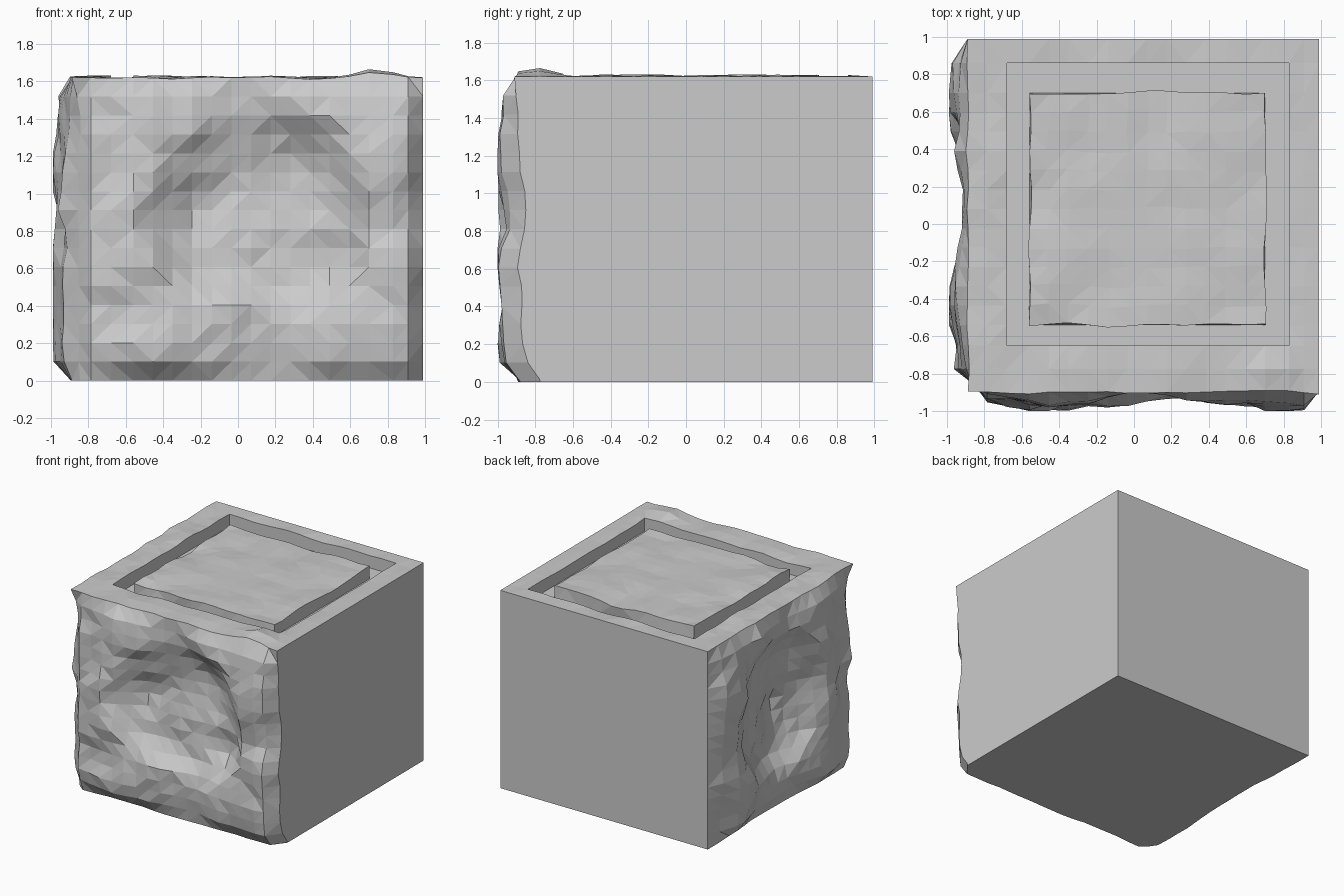
import bpy, bmesh, math
from mathutils import Vector, noise

if "Cube" in bpy.data.objects:
    bpy.data.objects.remove(bpy.data.objects["Cube"])

X0, X1, Y0, Y1, H = -0.89, 0.99, -0.90, 0.99, 1.62
GX = (-0.68, -0.56, 0.70, 0.83)    # groove lines: outer, inner, inner, outer
GY = (-0.65, -0.54, 0.70, 0.86)
DEPTH = 0.10


def lines(stops, counts):
    """Grid coordinates passing through every stop."""
    out = [stops[0]]
    for a, b, n in zip(stops, stops[1:], counts):
        out += [a + (b - a) * i / n for i in range(1, n + 1)]
    return out


xs = lines((X0, *GX, X1), (2, 1, 12, 1, 2))
ys = lines((Y0, *GY, Y1), (2, 1, 12, 1, 1))
zs = lines((0, H), (16,))
NX, NY, NZ = len(xs) - 1, len(ys) - 1, len(zs) - 1


def n3(a, b, c, scale):
    return noise.noise(Vector((a, b, c)) * scale)


def ramp(d, width):
    t = max(0.0, min(1.0, d / width))
    return math.sin(t * math.pi / 2)


def peak(a, c, r):
    return math.exp(-((a - c) / r) ** 2)


def hollow(a, b, ca, cb, left, right, rb):
    """Dished area with different reach to either side."""
    r2 = ((a - ca) / (left if a < ca else right)) ** 2 + ((b - cb) / rb) ** 2
    return max(0.0, 1 - r2 * r2)


def rough(u, z, lo, hi, seed, swell):
    """Outward swelling of a hewn rock face, fading at its borders."""
    e = ramp(min(u - lo, hi - u), 0.16) * ramp(z, 0.14) * ramp(H - z, 0.16)
    swell += 0.06 * n3(u, seed, z * 1.2, 2.6) + 0.025 * n3(u, seed, z, 7.0)
    return min(0.10, e * swell + 0.015 * n3(u, seed + 5, z, 5.0))


def place(i, j, k):
    x, y, z = xs[i], ys[j], zs[k]
    p = Vector((x, y, z))
    under = ramp(H - z, 0.2)
    if j == 0:      # hewn front, chamfered at both upright edges
        s = 0.035 + 0.04 * peak(x, -0.45, 0.25) + 0.05 * peak(x, 0.75, 0.2)
        s -= 0.13 * hollow(x, z, 0.30, 0.90, 0.85, 0.42, 0.55)
        s += 0.06 * peak(x, 0.1, 0.25) * peak(z, 0.45, 0.2)
        p.y -= rough(x, z, X0, X1 + 0.08, 2.3, s)
        if i == NX:
            p.y += under * 0.07 + 0.05 * peak(z, 0, 0.15)
        if i == 0:
            p.y += 0.04 * under
        p.y += 0.02 * peak(z, 0, 0.1)
    if i == 0:      # hewn left side
        s = 0.03 + 0.05 * peak(y, 0.65, 0.2) + 0.06 * peak(y, -0.45, 0.22)
        s -= 0.03 * peak(y, 0.0, 0.15)
        s -= 0.11 * hollow(y, z, 0.10, 0.85, 0.55, 0.55, 0.58)
        if j < NY:
            p.x -= rough(y, z, Y0, Y1, 9.1, s)
            p.x += 0.03 * peak(z, 0, 0.1) * peak(y, 0.2, 0.4)
        if j == 0:
            p.x += 0.04 * under
    if k == NZ:     # slightly uneven top with wavering panel edges
        fade = ramp(min(X1 - x, Y1 - y), 0.3)
        p.z += fade * 0.025 * n3(x, y, 4.0, 3.5)
        p.z += 0.04 * peak(x, 0.74, 0.14) * peak(y, -0.80, 0.12)
        if GX[0] < x < GX[3] and GY[0] < y < GY[3]:
            p.x += 0.022 * n3(x, y, 1.5, 4.0)
            p.y += 0.022 * n3(x, y, 7.5, 4.0)
    return p


bm = bmesh.new()
verts = {}


def v(*key):
    if key not in verts:
        verts[key] = bm.verts.new(place(*key))
    return verts[key]


# Block: six gridded sides
groove = []
for i in range(NX):
    for j in range(NY):
        for k in (0, NZ):
            f = bm.faces.new((v(i, j, k), v(i + 1, j, k), v(i + 1, j + 1, k), v(i, j + 1, k)))
            cx, cy = (xs[i] + xs[i + 1]) / 2, (ys[j] + ys[j + 1]) / 2
            outer = GX[0] < cx < GX[3] and GY[0] < cy < GY[3]
            inner = GX[1] < cx < GX[2] and GY[1] < cy < GY[2]
            if k and outer and not inner:
                groove.append(f)
for k in range(NZ):
    for i in range(NX):
        for j in (0, NY):
            bm.faces.new((v(i, j, k), v(i + 1, j, k), v(i + 1, j, k + 1), v(i, j, k + 1)))
    for j in range(NY):
        for i in (0, NX):
            bm.faces.new((v(i, j, k), v(i, j + 1, k), v(i, j + 1, k + 1), v(i, j, k + 1)))
bmesh.ops.recalc_face_normals(bm, faces=bm.faces)

# Square groove sunk into the top with a straight-edged floor, leaving a centre panel
ext = bmesh.ops.extrude_face_region(bm, geom=groove)
for e in ext["geom"]:
    if isinstance(e, bmesh.types.BMVert):
        e.co = (min(xs, key=lambda a: abs(a - e.co.x)),
                min(ys, key=lambda a: abs(a - e.co.y)), H - DEPTH)
bmesh.ops.delete(bm, geom=[f for f in groove if f.is_valid], context="FACES")

bmesh.ops.triangulate(bm, faces=bm.faces)
bmesh.ops.recalc_face_normals(bm, faces=bm.faces)
mesh = bpy.data.meshes.new("stone_block")
bm.to_mesh(mesh)
bm.free()
bpy.context.collection.objects.link(bpy.data.objects.new("stone_block", mesh))
